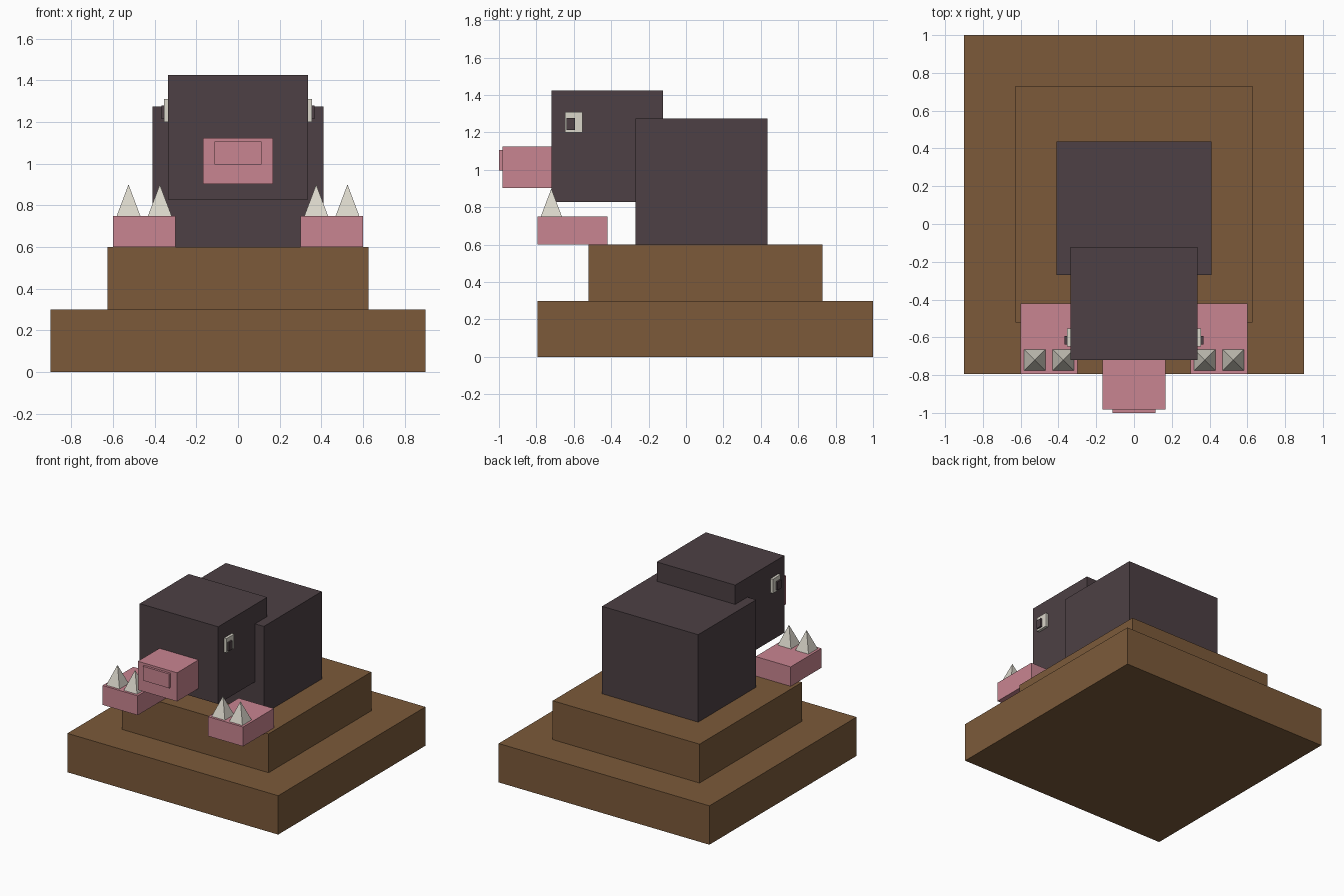
import bpy
import math

cube = bpy.data.objects.get("Cube")
if cube:
    bpy.data.objects.remove(cube, do_unlink=True)


def make_material(name, rgb):
    mat = bpy.data.materials.new(name)
    mat.use_nodes = True
    colour = (*rgb, 1.0)
    mat.diffuse_color = colour
    mat.node_tree.nodes["Principled BSDF"].inputs["Base Color"].default_value = colour
    return mat


earth = make_material("earth brown", (0.20, 0.102, 0.042))
fur = make_material("dark fur", (0.074, 0.051, 0.058))
skin = make_material("pink skin", (0.584, 0.235, 0.283))
bone = make_material("pale bone", (0.70, 0.67, 0.59))


def box(name, xs, ys, zs, mat):
    """Box spanning the given ranges."""
    spans = (xs, ys, zs)
    bpy.ops.mesh.primitive_cube_add(size=1, location=[(a + b) / 2 for a, b in spans])
    obj = bpy.context.object
    obj.name = name
    obj.scale = [b - a for a, b in spans]
    bpy.ops.object.transform_apply(location=False, rotation=False, scale=True)
    obj.data.materials.append(mat)
    return obj


def claw(name, x, y, z, width, height):
    """Square pyramid standing on z."""
    bpy.ops.mesh.primitive_cone_add(
        vertices=4, radius1=width / math.sqrt(2), radius2=0, depth=height,
        location=(x, y, z + height / 2), rotation=(0, 0, math.pi / 4))
    obj = bpy.context.object
    obj.name = name
    obj.data.materials.append(bone)


# Stepped mound
box("mound_base", (-0.9, 0.9), (-0.795, 1.0), (0, 0.3), earth)
box("mound_step", (-0.627, 0.627), (-0.522, 0.73), (0.3, 0.6), earth)

# Body and head
box("body", (-0.41, 0.41), (-0.27, 0.437), (0.6, 1.275), fur)
box("head", (-0.335, 0.335), (-0.72, -0.122), (0.828, 1.424), fur)
box("snout", (-0.167, 0.167), (-0.982, -0.72), (0.903, 1.124), skin)
box("nose", (-0.113, 0.113), (-1.0, -0.982), (0.997, 1.107), skin)

# Paws, claws and eyes on both sides
for side, s in (("left", 1), ("right", -1)):
    def span(a, b):
        return tuple(sorted((s * a, s * b)))

    box(side + "_paw", span(0.3, 0.6), (-0.795, -0.42), (0.6, 0.75), skin)
    claw(side + "_inner_claw", s * 0.375, -0.72, 0.75, 0.113, 0.15)
    claw(side + "_outer_claw", s * 0.525, -0.72, 0.75, 0.113, 0.15)
    box(side + "_eye", span(0.335, 0.355), (-0.648, -0.553), (1.2, 1.31), bone)
    box(side + "_pupil", span(0.355, 0.368), (-0.638, -0.593), (1.213, 1.278), fur)
